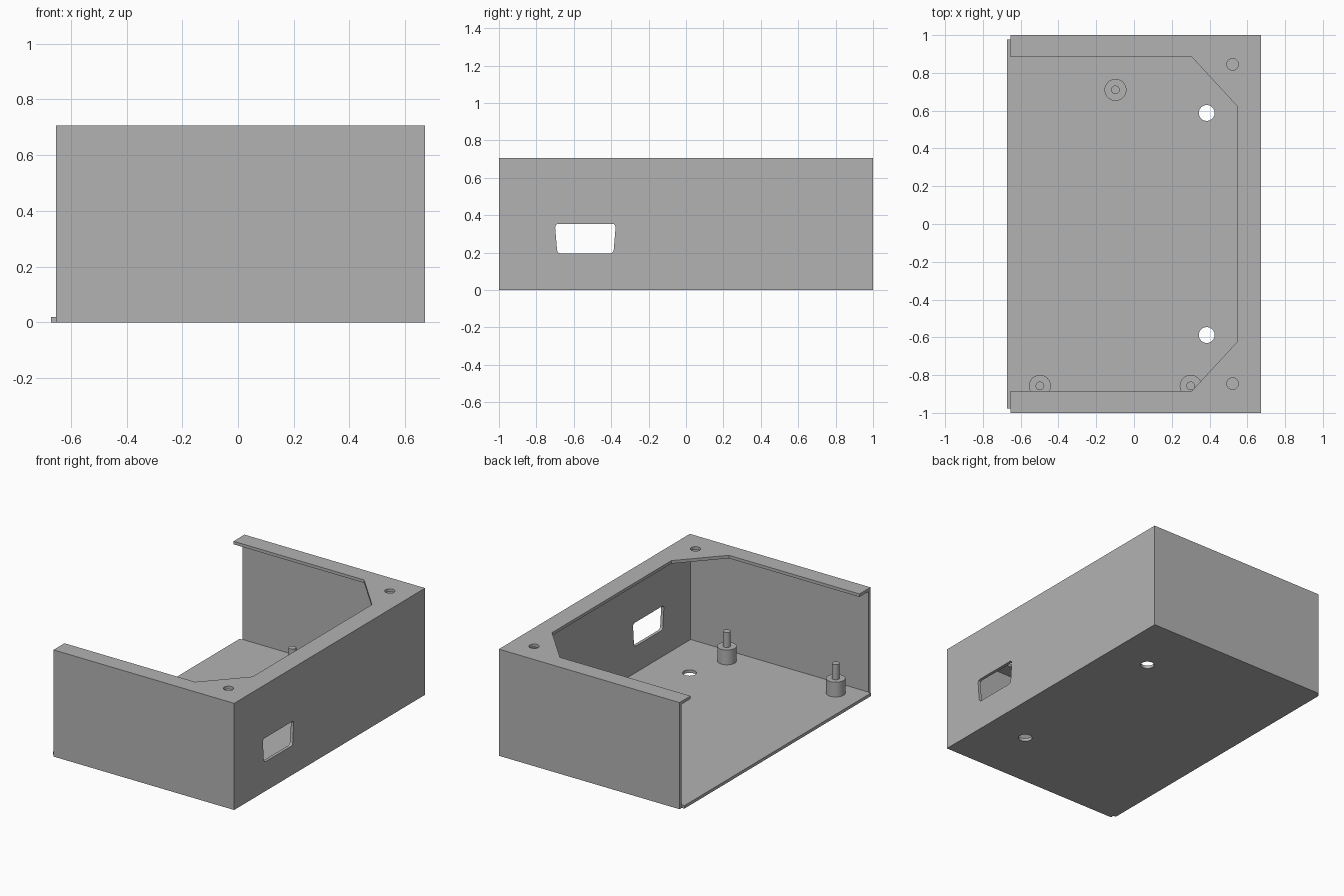
import bpy, bmesh, math
from mathutils import Matrix, Vector

cube = bpy.data.objects.get("Cube")
if cube:
    bpy.data.objects.remove(cube, do_unlink=True)

grey = bpy.data.materials.new("plain grey")
grey.use_nodes = True
colour = (0.45, 0.45, 0.45, 1)
grey.diffuse_color = colour
grey.node_tree.nodes["Principled BSDF"].inputs["Base Color"].default_value = colour

END, SIDE, HEIGHT, WALL = 0.672, 1.0, 0.707, 0.02
OPEN = -0.653                      # x of the open side
ALONG_X = Matrix(((0, 0, 1), (1, 0, 0), (0, 1, 0))).to_4x4()   # (u, v, w) -> (w, u, v)


def finish(name, bm):
    bmesh.ops.recalc_face_normals(bm, faces=bm.faces)
    mesh = bpy.data.meshes.new(name)
    bm.to_mesh(mesh)
    bm.free()
    mesh.materials.append(grey)
    obj = bpy.data.objects.new(name, mesh)
    bpy.context.collection.objects.link(obj)
    return obj


def prism(name, outline, low, high, turn=Matrix()):
    """Extrude a flat outline between two levels."""
    bm = bmesh.new()
    face = bm.faces.new([bm.verts.new((u, v, low)) for u, v in outline])
    moved = bmesh.ops.extrude_face_region(bm, geom=[face])["geom"]
    bmesh.ops.translate(bm, vec=(0, 0, high - low),
                        verts=[g for g in moved if isinstance(g, bmesh.types.BMVert)])
    bm.transform(turn)
    return finish(name, bm)


def rect(x0, x1, y):
    return [(x0, -y), (x1, -y), (x1, y), (x0, y)]


def circle(u, v, r, n=32):
    return [(u + r * math.cos(2 * math.pi * i / n),
             v + r * math.sin(2 * math.pi * i / n)) for i in range(n)]


def rounded(points, r, steps=4):
    """Round each corner of an outline with a small curve."""
    result = []
    for i, p in enumerate(points):
        p = Vector(p)
        a = p + (Vector(points[i - 1]) - p).normalized() * r
        b = p + (Vector(points[(i + 1) % len(points)]) - p).normalized() * r
        for k in range(steps + 1):
            t = k / steps
            result.append(tuple(a * (1 - t) ** 2 + p * 2 * t * (1 - t) + b * t * t))
    return result


def combine(target, tool, operation):
    mod = target.modifiers.new("shape", "BOOLEAN")
    mod.operation, mod.solver, mod.object = operation, "EXACT", tool
    bpy.context.view_layer.objects.active = target
    bpy.ops.object.modifier_apply(modifier=mod.name)
    bpy.data.objects.remove(tool, do_unlink=True)


def smooth(obj):
    bpy.ops.object.select_all(action="DESELECT")
    obj.select_set(True)
    bpy.context.view_layer.objects.active = obj
    bpy.ops.object.shade_smooth_by_angle(angle=math.radians(30))


# Case: a hollow box open on one side
case = prism("case", rect(OPEN, END, SIDE), 0, HEIGHT)
combine(case, prism("hollow", rect(-1, END - WALL, SIDE - WALL), WALL, HEIGHT - WALL), "DIFFERENCE")

# Opening in the top, leaving a rim with angled corners
half = [(-1, 0.885), (0.305, 0.885), (0.545, 0.625)]
opening = half + [(x, -y) for x, y in reversed(half)]
combine(case, prism("opening", opening, 0.6, 0.8), "DIFFERENCE")

# Holes in the rim and floor
for side in (-1, 1):
    combine(case, prism("rim_hole", circle(0.522, side * 0.845, 0.031), 0.6, 0.8), "DIFFERENCE")
    combine(case, prism("floor_hole", circle(0.385, side * 0.588, 0.042), -0.1, 0.1), "DIFFERENCE")

# Connector slot with a screw hole on either side
slot = rounded([(-0.688, 0.195), (-0.388, 0.195), (-0.375, 0.354), (-0.701, 0.354)], 0.022)
for outline in (slot, circle(-0.785, 0.265, 0.031), circle(-0.295, 0.265, 0.031)):
    combine(case, prism("slot", outline, 0.5, 0.8, ALONG_X), "DIFFERENCE")

# Floor lip along the open side
combine(case, prism("lip", rect(-END, OPEN + 0.01, SIDE - 0.024), 0, WALL), "UNION")
smooth(case)

# Standoffs: a thick post with a thin pin
for i, (x, y) in enumerate([(-0.098, 0.71), (-0.498, -0.857), (0.3, -0.857)], 1):
    post = prism(f"standoff_{i}", circle(x, y, 0.058), WALL - 0.005, 0.118)
    combine(post, prism("pin", circle(x, y, 0.023), 0.1, 0.218), "UNION")
    smooth(post)
